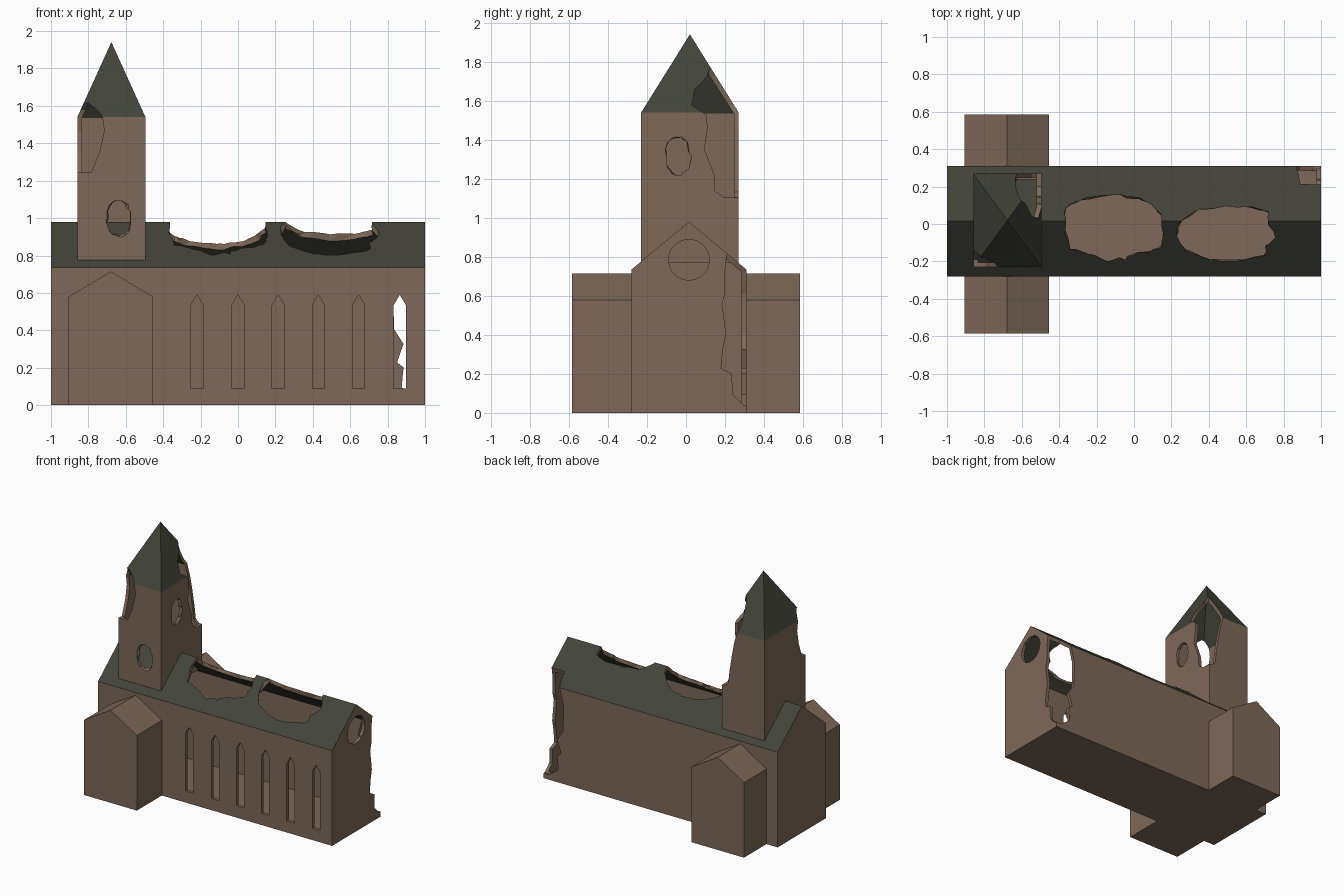
import bpy, bmesh, math, random
from mathutils import Vector

if "Cube" in bpy.data.objects:
    bpy.data.objects.remove(bpy.data.objects["Cube"])

random.seed(4)
T = 0.025          # wall thickness
RIDGE_Y = 0.015


def material(name, rgb):
    m = bpy.data.materials.new(name)
    m.diffuse_color = (*rgb, 1)
    m.use_nodes = True
    m.node_tree.nodes["Principled BSDF"].inputs["Base Color"].default_value = m.diffuse_color
    return m


STONE = material("brown_stone", (0.205, 0.140, 0.098))
SLATE = material("dark_slate", (0.055, 0.056, 0.042))


def loft(name, rings):
    """Closed solid skinned through rings of equal point count."""
    bm = bmesh.new()
    vs = [[bm.verts.new(p) for p in r] for r in rings]
    n = len(vs[0])
    for a, b in zip(vs, vs[1:]):
        for i in range(n):
            j = (i + 1) % n
            bm.faces.new((a[i], a[j], b[j], b[i]))
    bm.faces.new(vs[0])
    bm.faces.new(vs[-1])
    bmesh.ops.recalc_face_normals(bm, faces=bm.faces)
    if len(rings) > 2:
        bmesh.ops.triangulate(bm, faces=bm.faces)
    me = bpy.data.meshes.new(name)
    bm.to_mesh(me)
    bm.free()
    ob = bpy.data.objects.new(name, me)
    bpy.context.collection.objects.link(ob)
    return ob


def place(axis, u, v, d):
    return {'x': (d, u, v), 'y': (u, d, v), 'z': (u, v, d)}[axis]


def prism(name, axis, pts, lo, hi):
    return loft(name, [[place(axis, u, v, d) for u, v in pts] for d in (lo, hi)])


def ragged(axis, pts, depths, jit, flare=0.0):
    """Cutter with a broken outline: midpoints added, every ring jittered."""
    dense = []
    for a, b in zip(pts, pts[1:] + pts[:1]):
        dense += [a, ((a[0] + b[0]) / 2, (a[1] + b[1]) / 2)]
    cu = sum(p[0] for p in pts) / len(pts)
    cv = sum(p[1] for p in pts) / len(pts)
    rings = []
    for k, d in enumerate(depths):
        s = 1 + flare * (k / (len(depths) - 1) - 0.5)
        rings.append([place(axis, cu + (u - cu) * s + random.uniform(-jit, jit),
                            cv + (v - cv) * s + random.uniform(-jit, jit), d)
                      for u, v in dense])
    return loft("cutter", rings)


def corner(levels, ox, oy):
    """Cutter that eats a vertical corner; ox, oy lie outside the wall."""
    rings = []
    for z, x, y in levels:
        dz = [random.uniform(-0.008, 0.008) for _ in range(4)]
        rings.append([(x, oy, z + dz[0]), (x, y, z + dz[1]),
                      (ox, y, z + dz[2]), (ox, oy, z + dz[3])])
    return loft("cutter", rings)


def ellipse(cu, cv, ru, rv, n):
    return [(cu + ru * math.cos(2 * math.pi * i / n), cv + rv * math.sin(2 * math.pi * i / n))
            for i in range(n)]


def carve(ob, cutters):
    for c in cutters:
        m = ob.modifiers.new("cut", 'BOOLEAN')
        m.operation, m.solver, m.object = 'DIFFERENCE', 'EXACT', c
    bpy.context.view_layer.update()
    dg = bpy.context.evaluated_depsgraph_get()
    me = bpy.data.meshes.new_from_object(ob.evaluated_get(dg))
    ob.modifiers.clear()
    ob.data = me
    for c in cutters:
        bpy.data.objects.remove(c)


def paint(ob, slopes=(), z_min=0):
    """Slate on faces parallel to a roof slope above z_min, stone elsewhere."""
    me = ob.data
    me.materials.clear()
    me.materials.append(STONE)
    me.materials.append(SLATE)
    dirs = [Vector(s).normalized() for s in slopes]
    for p in me.polygons:
        p.use_smooth = False
        p.material_index = int(p.center.z > z_min and
                               any(abs(p.normal.dot(d)) > 0.995 for d in dirs))


def gable(c, half, low, eave, ridge):
    return [(c - half, low), (c + half, low), (c + half, eave), (c, ridge), (c - half, eave)]


# nave: hollow gabled hall
nave = prism("nave", 'x', gable(RIDGE_Y, 0.295, 0, 0.735, 0.98), -1, 1)
cuts = [prism("cutter", 'x', gable(RIDGE_Y, 0.295 - T, T, 0.723, 0.947), -1 + T, 1 - T)]
# pointed windows along the front
for x in (-0.22, 0, 0.215, 0.43, 0.645, 0.865):
    cuts.append(prism("cutter", 'y', gable(x, 0.0325, 0.09, 0.535, 0.59), -0.4, -0.2))
# round window in the right gable
cuts.append(prism("cutter", 'x', ellipse(RIDGE_Y, 0.785, 0.104, 0.104, 32), 0.9, 1.1))
# two collapsed areas of roof
holes = [
    [(-.36, .08), (-.31, .12), (-.18, .15), (-.07, .155), (.03, .13), (.11, .09), (.14, .04),
     (.155, -.08), (.13, -.13), (.03, -.155), (-.05, -.19), (-.14, -.195), (-.23, -.17),
     (-.34, -.13), (-.36, -.05)],
    [(.26, .015), (.35, .07), (.49, .10), (.62, .09), (.71, .06), (.72, 0), (.75, -.08),
     (.70, -.12), (.70, -.17), (.54, -.195), (.4, -.195), (.27, -.13), (.23, -.065)]]
for h in holes:
    cuts.append(ragged('z', h, (0.6, 0.76, 0.80, 0.84, 0.88, 0.92, 0.96, 1.1), 0.010, 0.10))
# broken back right corner
cuts.append(corner([(.04, .96, .295), (.10, .875, .24), (.20, .885, .235), (.23, .85, .18),
                    (.33, .885, .19), (.40, .835, .205), (.55, .83, .185), (.61, .83, .20),
                    (.72, .86, .20), (.78, .88, .205), (.86, .90, .22)], 1.2, 0.5))
carve(nave, cuts)
paint(nave, [(0, -0.245, 0.295), (0, 0.245, 0.295)], 0.7)

# transepts: plain stone wings
for name, y0, y1 in (("front_transept", -0.585, -0.28), ("back_transept", 0.31, 0.585)):
    paint(prism(name, 'y', gable(-0.68, 0.225, 0, 0.58, 0.715), y0, y1))


# tower and spire: hollow shaft with a pyramid top
def shaft(name, hx, hy, z0, z1, apex):
    def ring(s, z):
        return [(-0.677 + a * hx * s, 0.02 + b * hy * s, z)
                for a, b in ((-1, -1), (1, -1), (1, 1), (-1, 1))]
    return loft(name, [ring(1, z0), ring(1, z1), ring(0.002, apex)])


tower = shaft("tower", 0.182, 0.25, 0.77, 1.54, 1.94)
cuts = [
    shaft("cutter", 0.182 - T, 0.25 - T, 0.77 + T, 1.535, 1.885),
    # shot holes in the front and right walls
    ragged('y', ellipse(-0.638, 1.0, 0.066, 0.10, 9), (-0.4, -0.24, -0.215, -0.19, -0.1), 0.010),
    ragged('x', ellipse(-0.04, 1.315, 0.066, 0.105, 9), (-0.6, -0.53, -0.51, -0.48, -0.3), 0.010),
    # broken back right corner, up into the spire
    corner([(1.10, -.52, .20), (1.14, -.55, .15), (1.22, -.56, .145), (1.35, -.58, .095),
            (1.45, -.60, .11), (1.53, -.62, .107), (1.58, -.635, .03), (1.655, -.63, .045),
            (1.73, -.62, .11), (1.78, -.60, .13)], -0.3, 0.5),
    # broken front left corner
    corner([(1.25, -.785, -.19), (1.36, -.74, -.15), (1.47, -.715, -.13), (1.54, -.725, -.14),
            (1.58, -.75, -.15), (1.62, -.80, -.17)], -1.1, -0.5)]
carve(tower, cuts)
paint(tower, [(0.4, 0, 0.182), (-0.4, 0, 0.182), (0, 0.4, 0.25), (0, -0.4, 0.25)], 1.5)
